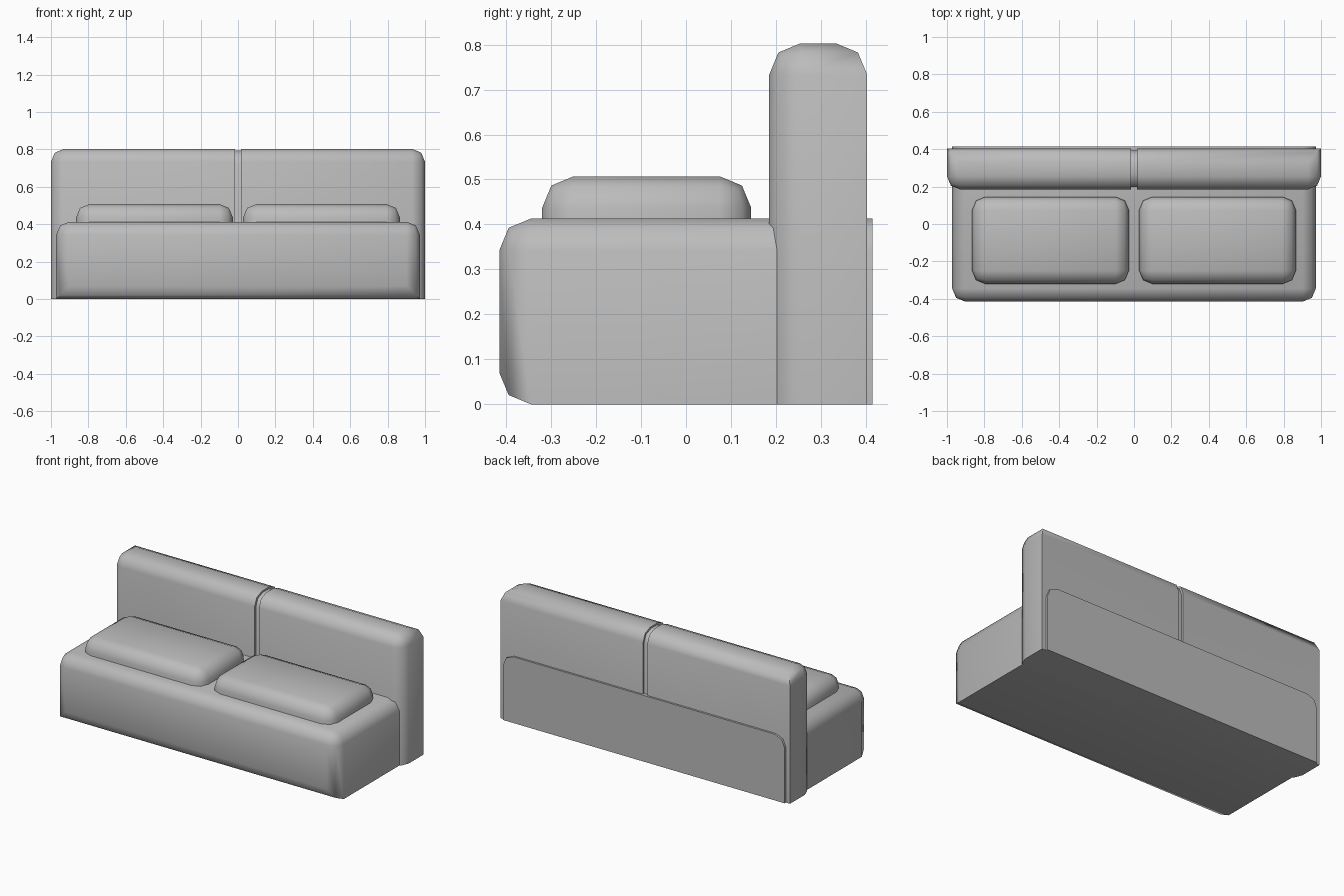
import bpy, bmesh, math

if "Cube" in bpy.data.objects:
    bpy.data.objects.remove(bpy.data.objects["Cube"])

fabric = bpy.data.materials.new("grey_fabric")
fabric.diffuse_color = (0.5, 0.5, 0.5, 1)
fabric.use_nodes = True
fabric.node_tree.nodes["Principled BSDF"].inputs["Base Color"].default_value = fabric.diffuse_color


def soft_box(name, lo, hi, size, rounded):
    """Box whose edges are rounded where rounded(set of outward sides) is true."""
    bm = bmesh.new()
    bmesh.ops.create_cube(bm, size=1)
    for v in bm.verts:
        v.co = [lo[i] if v.co[i] < 0 else hi[i] for i in range(3)]
    bm.normal_update()
    edges = []
    for e in bm.edges:
        sides = set()
        for f in e.link_faces:
            axis = max(range(3), key=lambda i: abs(f.normal[i]))
            sides.add(("-" if f.normal[axis] < 0 else "+") + "xyz"[axis])
        if rounded(sides):
            edges.append(e)
    bmesh.ops.bevel(bm, geom=edges, offset=size, offset_type='OFFSET',
                    segments=2, profile=0.5, affect='EDGES')
    bmesh.ops.recalc_face_normals(bm, faces=bm.faces)
    mesh = bpy.data.meshes.new(name)
    bm.to_mesh(mesh)
    bm.free()
    mesh.materials.append(fabric)
    obj = bpy.data.objects.new(name, mesh)
    bpy.context.collection.objects.link(obj)
    bpy.ops.object.select_all(action='DESELECT')
    obj.select_set(True)
    bpy.context.view_layer.objects.active = obj
    bpy.ops.object.shade_smooth_by_angle(angle=math.radians(60))
    return obj


# Base: front edges all round, plus the top side edges
soft_box("base", (-0.972, -0.415, 0), (0.972, 0.415, 0.413), 0.07,
         lambda s: "-y" in s or ("+z" in s and "+y" not in s))

for side, sign in (("left", -1), ("right", 1)):
    outer = "+x" if sign > 0 else "-x"
    inner = "-x" if sign > 0 else "+x"

    # Backrest half: rounded top and outer front edge, straight at the seam
    xs = sorted((sign * 0.015, sign * 1.0))
    soft_box(f"backrest_{side}", (xs[0], 0.185, 0), (xs[1], 0.403, 0.803), 0.07,
             lambda s: ("+z" in s and inner not in s) or s == {outer, "-y"})

    # Seat cushion: rounded everywhere except underneath
    xs = sorted((sign * 0.028, sign * 0.865))
    soft_box(f"seat_cushion_{side}", (xs[0], -0.32, 0.38), (xs[1], 0.145, 0.507), 0.07,
             lambda s: "-z" not in s)

# Recessed seam between the backrest halves
soft_box("backrest_seam", (-0.015, 0.197, 0), (0.015, 0.392, 0.793), 0.068,
         lambda s: s in ({"+z", "+y"}, {"+z", "-y"}))
